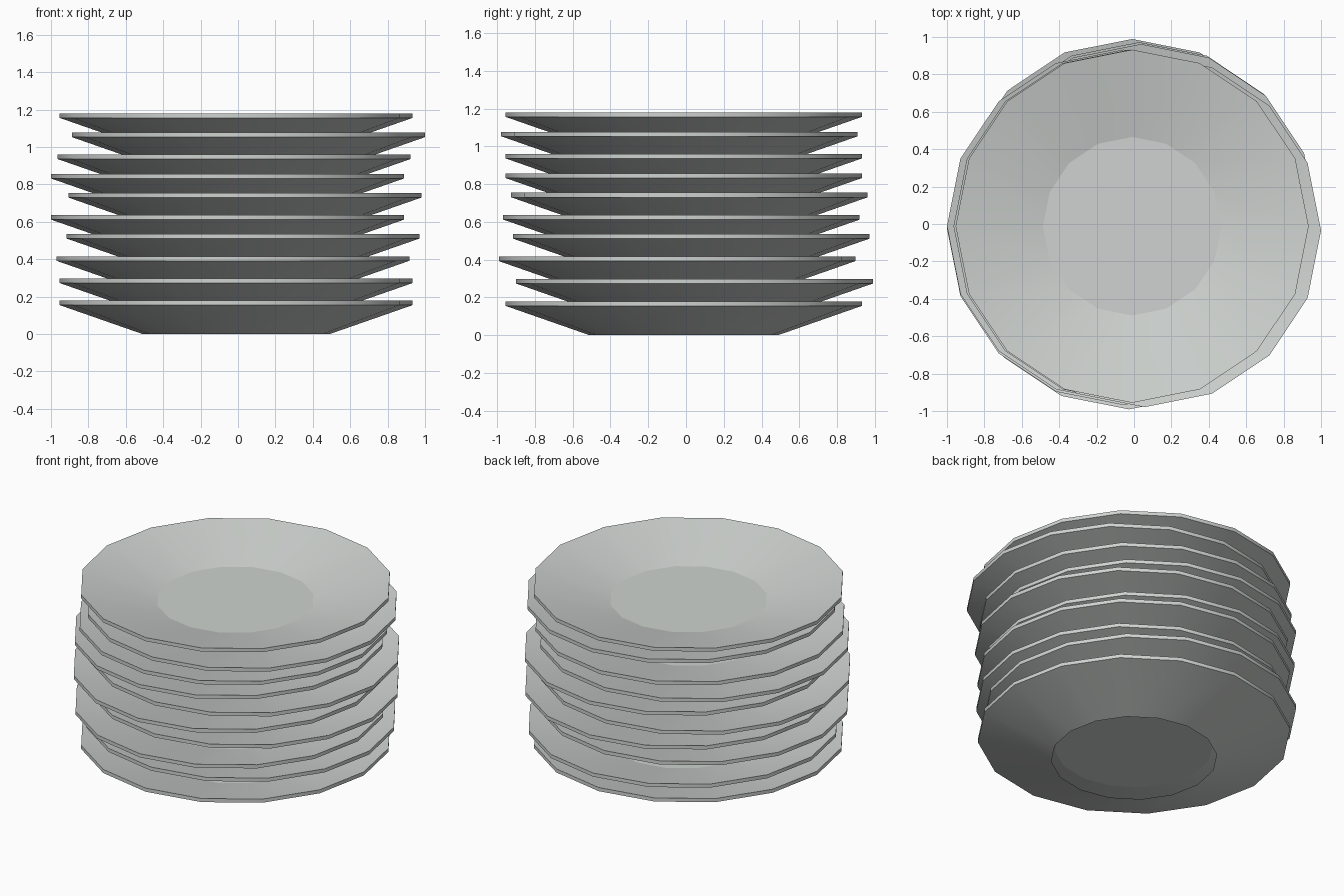
import bpy
import bmesh
from math import cos, sin, tau

cube = bpy.data.objects.get("Cube")
if cube:
    bpy.data.objects.remove(cube, do_unlink=True)

SIDES = 16
# Plate profile as (radius, height): foot, underside of rim, rim top, well floor
PROFILE = [(0.5, 0.0), (0.944, 0.155), (0.944, 0.179), (0.477, 0.07)]
HEIGHT = 0.179

# Rim-top height and sideways offset of each plate, bottom to top
STACK = [
    (-0.01, -0.012, 0.179), (-0.01, 0.045, 0.297), (-0.027, -0.047, 0.416),
    (0.027, 0.028, 0.535), (-0.056, -0.024, 0.636), (0.037, 0.018, 0.754),
    (-0.056, -0.012, 0.856), (-0.021, -0.012, 0.96), (0.056, -0.035, 1.077),
    (-0.01, -0.012, 1.18),
]

# Glazed ceramic
ceramic = bpy.data.materials.new("pale_grey_ceramic")
ceramic.use_nodes = True
colour = (0.62, 0.65, 0.63, 1.0)
ceramic.diffuse_color = colour
ceramic.node_tree.nodes["Principled BSDF"].inputs["Base Color"].default_value = colour


def plate_mesh():
    """Thin shell: flared underside, narrow rim, sloping dish and flat well."""
    bm = bmesh.new()
    rings = [[bm.verts.new((r * cos(tau * i / SIDES), r * sin(tau * i / SIDES), z))
              for i in range(SIDES)] for r, z in PROFILE]
    for low, high in zip(rings, rings[1:]):
        for i in range(SIDES):
            j = (i + 1) % SIDES
            bm.faces.new((low[i], low[j], high[j], high[i]))
    bm.faces.new(rings[-1])
    for face in bm.faces:
        face.smooth = True
    # Keep the rim and well outlines crisp
    for ring in rings:
        for i in range(SIDES):
            edge = bm.edges.get((ring[i], ring[(i + 1) % SIDES]))
            edge.smooth = False
    mesh = bpy.data.meshes.new("plate")
    bm.to_mesh(mesh)
    bm.free()
    mesh.materials.append(ceramic)
    return mesh


# Loose stack of identical plates
mesh = plate_mesh()
for number, (x, y, top) in enumerate(STACK, 1):
    plate = bpy.data.objects.new(f"plate_{number}", mesh)
    plate.location = (x, y, top - HEIGHT)
    bpy.context.collection.objects.link(plate)
